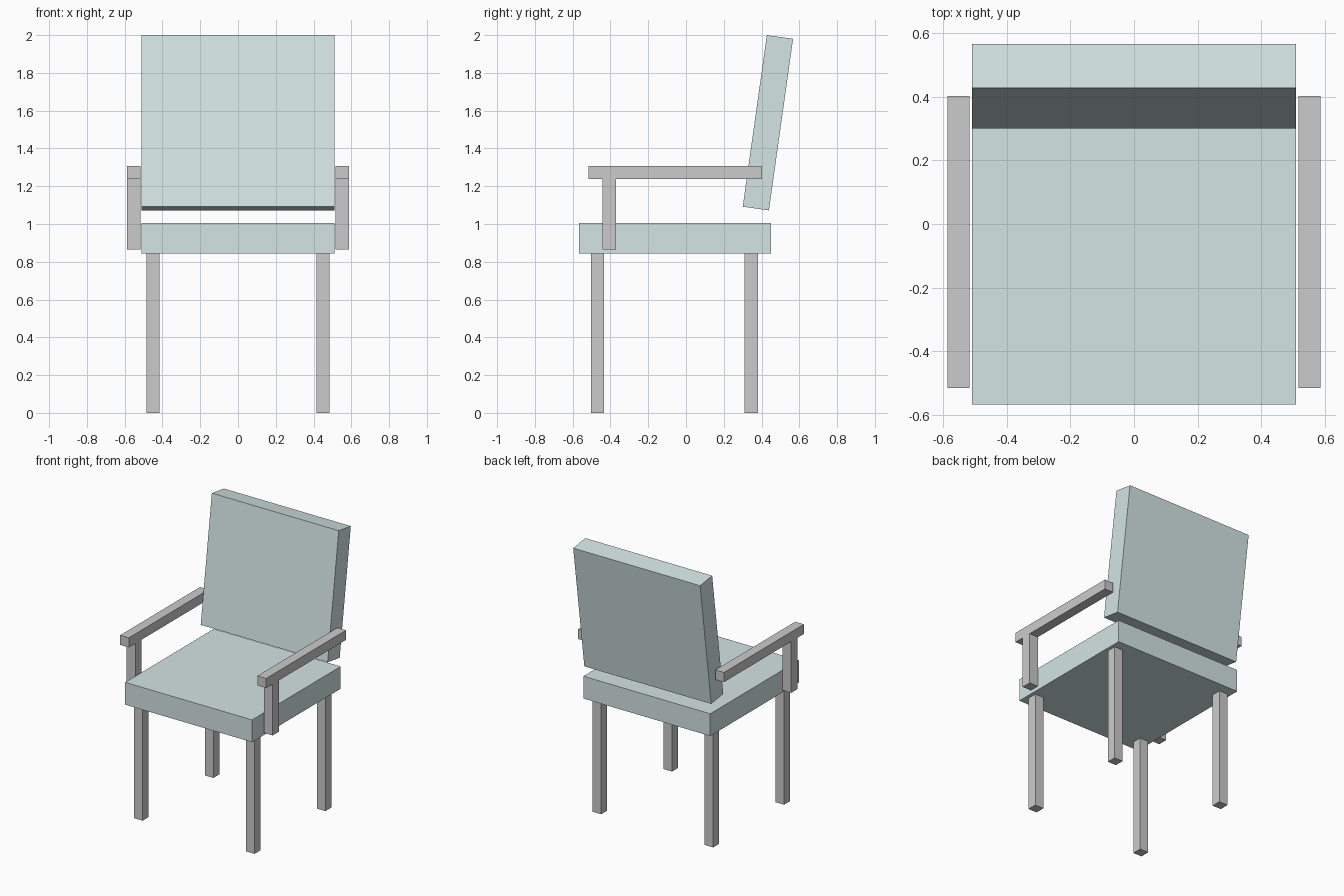
import bpy
import math

if "Cube" in bpy.data.objects:
    bpy.data.objects.remove(bpy.data.objects["Cube"])

fabric = bpy.data.materials.new("fabric")
fabric.diffuse_color = (0.66, 0.78, 0.78, 1.0)
fabric.use_nodes = True
fabric.node_tree.nodes["Principled BSDF"].inputs["Base Color"].default_value = fabric.diffuse_color


def box(name, lo, hi, material=None, tilt=0.0):
    """Flat-faced box between two corners, optionally tilted about x through its centre."""
    centre = [(a + b) / 2 for a, b in zip(lo, hi)]
    bpy.ops.mesh.primitive_cube_add(size=1, location=centre)
    ob = bpy.context.object
    ob.name = name
    size = [b - a for a, b in zip(lo, hi)]
    for v in ob.data.vertices:
        v.co = [c * s for c, s in zip(v.co, size)]
    ob.rotation_euler.x = tilt
    if material:
        ob.data.materials.append(material)
    return ob


# Seat cushion
box("seat", (-0.51, -0.567, 0.843), (0.51, 0.45, 1.005), fabric)

# Backrest, leaning back 8 degrees
cy, cz, thick, height = 0.4335, 1.536, 0.14, 0.917
box("backrest", (-0.51, cy - thick / 2, cz - height / 2),
    (0.51, cy + thick / 2, cz + height / 2), fabric, math.radians(-8))

for side, s in (("left", -1), ("right", 1)):
    # Legs
    x0, x1 = sorted((s * 0.416, s * 0.485))
    for end, y in (("front", -0.502), ("back", 0.311)):
        box(f"{end}_leg_{side}", (x0, y, 0), (x1, y + 0.069, 0.843))

    # Armrest and its front post, just outside the seat
    x0, x1 = sorted((s * 0.517, s * 0.587))
    box(f"armrest_{side}", (x0, -0.515, 1.237), (x1, 0.402, 1.307))
    box(f"armrest_post_{side}", (x0, -0.441, 0.864), (x1, -0.37, 1.237))
